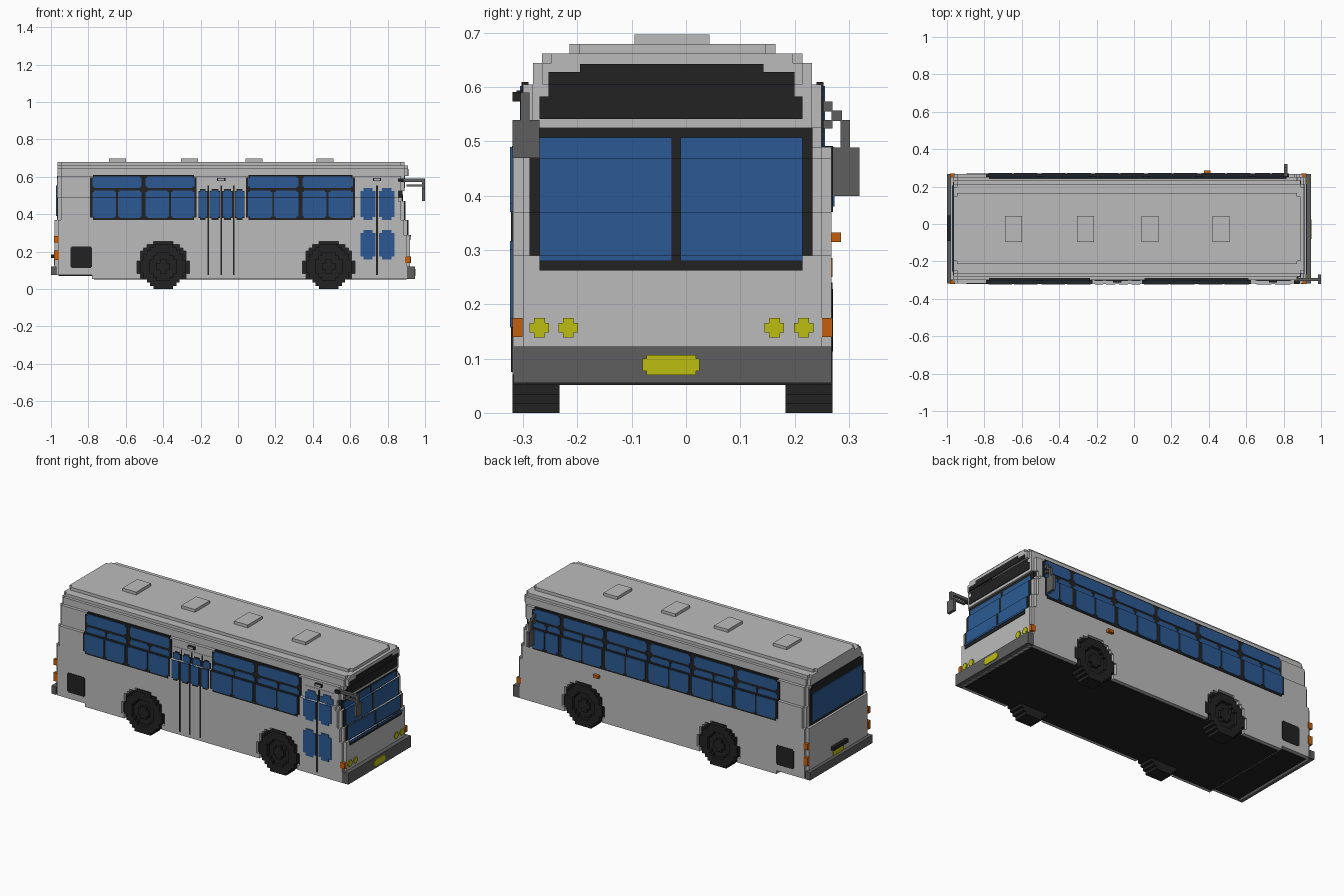
import bpy, bmesh, math

old = bpy.data.objects.get("Cube")
if old:
    bpy.data.objects.remove(old, do_unlink=True)

U = 0.0175      # step size of the blocky outlines
YC = -0.025     # centre line of the bus
LEDGE = 0.49    # sides step inwards above this height
HW_LOW, HW_HIGH = 0.293, 0.275


def material(name, rgb):
    m = bpy.data.materials.new(name)
    m.use_nodes = True
    m.diffuse_color = (*rgb, 1)
    b = next(n for n in m.node_tree.nodes if n.type == 'BSDF_PRINCIPLED')
    b.inputs["Base Color"].default_value = (*rgb, 1)
    b.inputs["Roughness"].default_value = 0.8
    return m


GREY = material("light_grey_paint", (0.50, 0.50, 0.50))
DARK = material("dark_grey_plastic", (0.114, 0.114, 0.114))
BLACK = material("black_rubber", (0.016, 0.016, 0.016))
BLUE = material("blue_glass", (0.025, 0.102, 0.296))
YELLOW = material("yellow_lamp", (0.515, 0.515, 0.006))
ORANGE = material("orange_lamp", (0.546, 0.114, 0.004))


def finish(name, bm, mat):
    bmesh.ops.recalc_face_normals(bm, faces=bm.faces)
    me = bpy.data.meshes.new(name)
    bm.to_mesh(me)
    bm.free()
    me.materials.append(mat)
    ob = bpy.data.objects.new(name, me)
    bpy.context.collection.objects.link(ob)
    return ob


def boxes(name, mat, items):
    """One object from boxes given as (x0, x1, y0, y1, z0, z1)."""
    bm = bmesh.new()
    for x0, x1, y0, y1, z0, z1 in items:
        vs = bmesh.ops.create_cube(bm, size=1)["verts"]
        for v in vs:
            v.co = (x1 if v.co.x > 0 else x0, y1 if v.co.y > 0 else y0, z1 if v.co.z > 0 else z0)
    return finish(name, bm, mat)


def prism(name, mat, pts, vec):
    bm = bmesh.new()
    f = bm.faces.new([bm.verts.new(p) for p in pts])
    r = bmesh.ops.extrude_face_region(bm, geom=[f])
    bmesh.ops.translate(bm, vec=vec, verts=[e for e in r["geom"] if isinstance(e, bmesh.types.BMVert)])
    return finish(name, bm, mat)


def layer(name, z0, z1, hw, x0, x1, nr=U, nf=U):
    """Horizontal slice of the body with notched corners."""
    half = [(x0, hw - nr), (x0 + nr, hw - nr), (x0 + nr, hw),
            (x1 - nf, hw), (x1 - nf, hw - nf), (x1, hw - nf)]
    if not nr:
        half = [(x0, hw)] + half[3:]
    if not nf:
        half = half[:-3] + [(x1, hw)]
    pts = half + [(x, -y) for x, y in reversed(half)]
    return prism(name, GREY, [(x, YC + y, z0) for x, y in pts], (0, 0, z1 - z0))


def disc(name, mat, cx, cz, r, y0, y1, zmin=-1.0):
    """Stepped disc facing sideways."""
    n = round(r / U)
    right = []
    for i in range(-n, n):
        a, b = i * r / n, (i + 1) * r / n
        if cz + b <= zmin:
            continue
        w = math.sqrt(max(r * r - ((a + b) / 2) ** 2, 0))
        w = max(U, round(w / U) * U)
        for p in ((w, max(a, zmin - cz)), (w, b)):
            if not right or p != right[-1]:
                right.append(p)
    pts = right + [(-w, z) for w, z in reversed(right)]
    return prism(name, mat, [(cx + w, y0, cz + z) for w, z in pts], (0, y1 - y0, 0))


def cut(ob, cutter):
    m = ob.modifiers.new("cut", 'BOOLEAN')
    m.operation, m.object, m.solver = 'DIFFERENCE', cutter, 'EXACT'
    cutter.hide_render = True
    bpy.context.view_layer.objects.active = ob
    bpy.ops.object.modifier_apply(modifier="cut")
    bpy.data.objects.remove(cutter, do_unlink=True)


def side_plates(name, mat, s, rects, t, c=0.0):
    """Thin plates (x0, x1, z0, z1) on side s, following the ledge; c steps the corners."""
    out = []
    for x0, x1, z0, z1 in rects:
        rows = [(x0, x1, z0, z1)]
        if c:
            rows = [(x0 + c, x1 - c, z0, z0 + c), (x0, x1, z0 + c, z1 - c), (x0 + c, x1 - c, z1 - c, z1)]
        for a, b, lo, hi in rows:
            for hw, l, h in ((HW_LOW, lo, min(hi, LEDGE)), (HW_HIGH, max(lo, LEDGE), hi)):
                if h > l:
                    y = sorted((YC + s * (hw - 0.01), YC + s * (hw + t)))
                    out.append((a, b, y[0], y[1], l, h))
    return boxes(name, mat, out)


# Body slices from the skirt to the roof
lower = layer("lower_body", 0.055, 0.29, HW_LOW, -0.78, 0.92, nr=0)
layer("rear_skirt", 0.075, 0.29, HW_LOW, -0.98, -0.78, nf=0)
FRONT = [(0.29, 0.37, HW_LOW, -0.98, 0.905), (0.37, 0.47, HW_LOW, -0.965, 0.89),
         (0.47, LEDGE, HW_LOW, -0.965, 0.876), (LEDGE, 0.525, HW_HIGH, -0.965, 0.876),
         (0.525, 0.605, HW_HIGH, -0.965, 0.89), (0.605, 0.645, 0.257, -0.965, 0.908),
         (0.645, 0.662, 0.24, -0.965, 0.908), (0.662, 0.68, 0.19, -0.965, 0.89)]
for i, sl in enumerate(FRONT):
    layer(f"body_slice_{i + 1}", *sl)
boxes("floor_plate", BLACK, [(-0.77, 0.9, -0.295, 0.245, 0.051, 0.06), (-0.96, -0.77, -0.295, 0.245, 0.07, 0.08)])

# Roof hatches
boxes("roof_hatches", GREY, [(x - 0.045, x + 0.045, -0.095, 0.043, 0.67, 0.697)
                             for x in (-0.645, -0.26, 0.085, 0.465)])

# Wheels in cut wells
for x, end in ((-0.4, "rear"), (0.485, "front")):
    for s, side in ((-1, "right"), (1, "left")):
        def Y(d):
            return YC + s * (HW_LOW + 0.002 - d)
        cut(lower, disc("well_cutter", BLACK, x, 0.117, 0.138, Y(-0.05), Y(0.12)))
        disc(f"{end}_{side}_well", BLACK, x, 0.117, 0.139, Y(0.02), Y(0.119), 0.06)
        tyre = disc(f"{end}_{side}_tyre", BLACK, x, 0.12, 0.12, Y(0), Y(0.087))
        cut(tyre, disc("rim_cutter", BLACK, x, 0.12, 0.075, Y(-0.05), Y(0.02)))
        disc(f"{end}_{side}_hub", BLACK, x, 0.12, 0.037, Y(0.005), Y(0.03))

# Bumpers
boxes("front_bumper", DARK, [(0.9, 0.945, -0.318, 0.268, 0.055, 0.122)])
boxes("rear_bumper", DARK, [(-1.0, -0.97, -0.318, 0.268, 0.075, 0.122)])

# Windscreen, stepped back with the body
frame, glass = [], []
for z0, z1, x in ((0.262, 0.29, 0.92), (0.29, 0.37, 0.905), (0.37, 0.47, 0.89), (0.47, 0.526, 0.876)):
    inset = 0.018 if z0 == 0.262 else 0
    frame.append((x - 0.02, x + 0.003, -0.288 + inset, 0.233 - inset, z0, z1))
    for y0, y1 in ((-0.27, -0.026), (-0.01, 0.215)):
        glass.append((x - 0.02, x + 0.006, y0, y1, max(z0, 0.28), min(z1, 0.507)))
boxes("windscreen_frame", BLACK, frame)
boxes("windscreen_glass", BLUE, glass)
boxes("front_sign", BLACK, [(0.87, 0.894, -0.27, 0.215, 0.541, 0.583),
                            (0.87, 0.894, -0.253, 0.2, 0.583, 0.605),
                            (0.87, 0.912, -0.253, 0.2, 0.605, 0.628),
                            (0.87, 0.912, -0.195, 0.143, 0.628, 0.643)])

# Rear window
boxes("rear_window_frame", BLACK, [(-0.969, -0.95, -0.275, 0.225, 0.372, 0.59),
                                   (-0.969, -0.95, -0.255, 0.205, 0.59, 0.605)])
boxes("rear_window_glass", BLUE, [(-0.973, -0.95, -0.255, 0.205, 0.39, 0.555)])

# Side windows: one wide upper pane over two lower panes in each bay
def side_windows(name, s, bays):
    a, b = bays[0][0], bays[-1][1]
    side_plates(name + "_frame", BLACK, s, [(a, b, 0.37, 0.61)], 0.003, 0.014)
    y = sorted((YC + s * HW_HIGH, YC + s * (HW_LOW + 0.003)))
    boxes(name + "_ledge", BLACK, [(a, b, y[0], y[1], LEDGE - 0.004, LEDGE + 0.002)])
    panes = []
    for x0, x1 in bays:
        m = (x0 + x1) / 2
        panes += [(x0 + 0.011, x1 - 0.011, 0.54, 0.602),
                  (x0 + 0.011, m - 0.005, 0.38, 0.528), (m + 0.005, x1 - 0.011, 0.38, 0.528)]
    side_plates(name + "_glass", BLUE, s, panes, 0.006, 0.009)


side_windows("right_rear_windows", -1, [(-0.79, -0.505), (-0.505, -0.222)])
side_windows("right_front_windows", -1, [(0.043, 0.334), (0.334, 0.625)])
side_windows("left_windows", 1, [(-0.79 + 0.285 * i, -0.505 + 0.285 * i) for i in range(5)] + [(0.635, 0.83)])

# Rear door, four leaves
side_plates("rear_door", GREY, -1, [(-0.217, 0.04, 0.07, 0.56)], 0.002)
seams = (-0.158, -0.09, -0.022)
side_plates("rear_door_seams", BLACK, -1, [(x - 0.004, x + 0.004, 0.075, 0.555) for x in seams], 0.004)
edges = (-0.217,) + seams + (0.04,)
side_plates("rear_door_window_frames", BLACK, -1,
            [(a + 0.005, b - 0.005, 0.37, 0.535) for a, b in zip(edges, edges[1:])], 0.003, 0.01)
side_plates("rear_door_glass", BLUE, -1,
            [(a + 0.009, b - 0.009, 0.38, 0.528) for a, b in zip(edges, edges[1:])], 0.006, 0.008)

# Front door, two leaves
side_plates("front_door", GREY, -1, [(0.647, 0.843, 0.07, 0.56)], 0.002)
side_plates("front_door_seam", BLACK, -1, [(0.738, 0.748, 0.075, 0.555)], 0.004)
panes = [(x, x + 0.082, z0, z1) for x in (0.654, 0.754) for z0, z1 in ((0.37, 0.54), (0.157, 0.317))]
side_plates("front_door_glass", BLUE, -1, panes, 0.006, 0.016)
side_plates("door_lamps", BLACK, -1, [(x - 0.022, x + 0.022, 0.577, 0.594) for x in (-0.09, 0.743)], 0.012)
side_plates("door_lamp_covers", GREY, -1, [(x - 0.016, x + 0.016, 0.58, 0.591) for x in (-0.09, 0.743)], 0.014)

# Engine grilles
for s, side in ((-1, "right"), (1, "left")):
    side_plates(side + "_grille", BLACK, s, [(-0.895, -0.78, 0.113, 0.228)], 0.003, 0.006)

# Lamps
lamps = []
for y in (-0.27, -0.217, 0.163, 0.217):
    lamps += [(0.91, 0.925, y - 0.018, y + 0.018, 0.148, 0.166),
              (0.91, 0.925, y - 0.01, y + 0.01, 0.139, 0.175)]
boxes("headlights", YELLOW, lamps)
boxes("front_plate", YELLOW, [(0.93, 0.949, -0.08, 0.025, 0.077, 0.1), (0.93, 0.949, -0.073, 0.018, 0.07, 0.107)])
boxes("rear_plate", YELLOW, [(-0.985, -0.97, -0.07, 0.025, 0.125, 0.163)])
boxes("rear_plate_lamp", BLACK, [(-1.0, -0.97, -0.092, 0.045, 0.165, 0.185)])
corner = []
for y0, y1 in ((-0.32, -0.301), (0.251, 0.27)):
    corner += [(0.893, 0.922, y0, y1, 0.14, 0.175), (-0.984, -0.958, y0, y1, 0.155, 0.205),
               (-0.984, -0.958, y0, y1, 0.25, 0.285)]
boxes("corner_lamps", ORANGE, corner)
boxes("left_marker_lamp", ORANGE, [(0.375, 0.41, 0.26, 0.286, 0.315, 0.332)])

# Mirrors
boxes("right_mirror", DARK, [(0.86, 1.0, -0.305, -0.288, 0.573, 0.59), (0.983, 1.0, -0.305, -0.288, 0.53, 0.59),
                             (0.9, 0.99, -0.303, -0.29, 0.548, 0.56), (0.983, 1.0, -0.32, -0.27, 0.47, 0.54)])
boxes("right_mirror_bracket", BLACK, [(0.855, 0.885, -0.32, -0.303, 0.574, 0.591)])
boxes("left_mirror", DARK, [(0.803, 0.82, 0.268, 0.32, 0.4, 0.489), (0.803, 0.82, 0.285, 0.302, 0.485, 0.54),
                            (0.803, 0.82, 0.268, 0.287, 0.538, 0.557), (0.803, 0.82, 0.24, 0.27, 0.555, 0.574),
                            (0.803, 0.82, 0.24, 0.27, 0.524, 0.54)])
